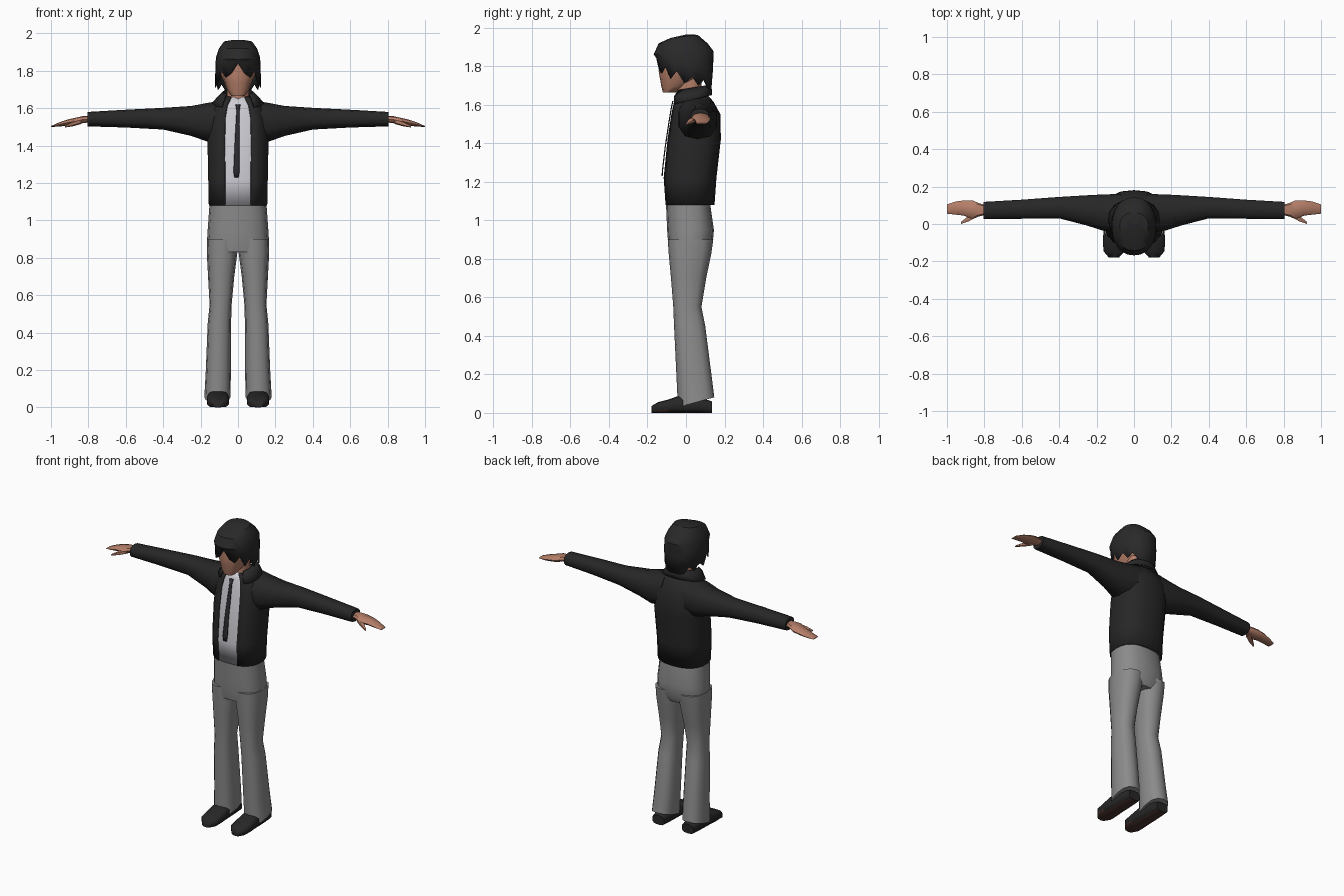
import bpy, bmesh, math

if "Cube" in bpy.data.objects:
    bpy.data.objects.remove(bpy.data.objects["Cube"])


def material(name, r, g, b):
    m = bpy.data.materials.new(name)
    m.use_nodes = True
    m.diffuse_color = (r, g, b, 1)
    m.node_tree.nodes["Principled BSDF"].inputs["Base Color"].default_value = (r, g, b, 1)
    return m


BLACK = material("black cloth", .02, .02, .02)
HAIR = material("black hair", .022, .022, .023)
GREY = material("grey trousers", .26, .26, .26)
WHITE = material("white shirt", .62, .61, .66)
TIE = material("dark tie", .025, .025, .03)
SKIN = material("skin", .46, .21, .14)
SOLE = material("brown sole", .06, .03, .025)


def power(v, e):
    return math.copysign(abs(v) ** e, v)


def section(axis, t, a0, a1, b0, b1, tilt=0, n=12, start=0, end=None, e=.8):
    """Rounded cross-section; the angle runs from the low b side towards high a."""
    closed = end is None
    end = 2 * math.pi if closed else end
    pts = []
    for i in range(n):
        th = start + (end - start) * i / (n if closed else n - 1)
        s, c = power(math.sin(th), e), power(math.cos(th), e)
        a = (a0 + a1) / 2 + (a1 - a0) / 2 * s
        b = (b0 + b1) / 2 - (b1 - b0) / 2 * c
        h = t - tilt * c
        pts.append({"z": (a, b, h), "x": (h, a, b), "y": (a, h, b)}[axis])
    return pts


def loft(name, rings, mats, closed=True, caps=True, mirror=False, thick=0, angle=50, rule=None):
    """Skin a list of rings into one object."""
    bm = bmesh.new()
    vs = [[bm.verts.new(p) for p in r] for r in rings]
    n = len(vs[0])
    for lo, hi in zip(vs, vs[1:]):
        for i in range(n if closed else n - 1):
            j = (i + 1) % n
            bm.faces.new((lo[i], lo[j], hi[j], hi[i]))
    if closed and caps:
        bm.faces.new(vs[0][::-1])
        bm.faces.new(vs[-1])
    bmesh.ops.recalc_face_normals(bm, faces=bm.faces)
    bm.normal_update()
    for f in bm.faces:
        f.smooth = True
        if rule:
            f.material_index = rule(f)
    me = bpy.data.meshes.new(name)
    bm.to_mesh(me)
    bm.free()
    me.set_sharp_from_angle(angle=math.radians(angle))
    for m in mats:
        me.materials.append(m)
    ob = bpy.data.objects.new(name, me)
    bpy.context.collection.objects.link(ob)
    if thick:
        mod = ob.modifiers.new("thickness", "SOLIDIFY")
        mod.thickness, mod.offset = thick, 0
    if mirror:
        ob.modifiers.new("mirror", "MIRROR").use_mirror_merge = False
    return ob


# Jacket body, open at the front: z, half width, front y, back y
TORSO = [(1.08, .155, -.11, .145), (1.22, .158, -.12, .155), (1.42, .162, -.1, .178),
         (1.55, .155, -.08, .176), (1.615, .13, -.065, .14), (1.66, .08, -.05, .1)]
gap = .36
loft("jacket_body", [section("z", z, -w, w, f, b, n=17, start=gap, end=2 * math.pi - gap)
                     for z, w, f, b in TORSO], [BLACK], closed=False, thick=.006)

# Shirt panel just behind the jacket opening
loft("shirt_front", [section("z", z, -w, w, f + .006, b, n=7, start=-.55, end=.55)
                     for z, w, f, b in TORSO], [WHITE], closed=False, thick=.004)

# Tie: half width, x shift, y, z
loft("tie", [[(x - w, y, z), (x + w, y, z)] for w, x, y, z in (
    (.013, 0, -.068, 1.62), (.008, 0, -.076, 1.585), (.011, -.002, -.09, 1.5),
    (.013, -.006, -.108, 1.38), (.016, -.008, -.122, 1.26), (.011, -.008, -.124, 1.23))],
     [TIE], closed=False, thick=.006)

# Standing collar that rises to the back and spreads over the shoulders
loft("collar", [section("z", z, -w, w, f, b, tilt=t, n=13, start=s, end=2 * math.pi - s, e=.9)
                for z, w, f, b, t, s in ((1.625, .135, -.08, .13, .025, .65),
                                         (1.66, .105, -.085, .13, .02, .75),
                                         (1.685, .078, -.07, .118, .016, .9))],
     [BLACK], closed=False, thick=.008)

# Sleeves: x, front y, back y, low z, high z
loft("sleeves", [section("x", *r, n=10) for r in (
    (.07, -.05, .165, 1.43, 1.645), (.165, -.04, .162, 1.422, 1.628),
    (.25, -.012, .157, 1.452, 1.612), (.4, .028, .147, 1.486, 1.602),
    (.6, .026, .132, 1.497, 1.592), (.805, .024, .12, 1.503, 1.58))],
     [BLACK], mirror=True)

# Hands with flattened fingers, plus thumbs
loft("hands", [section("x", *r, n=8) for r in (
    (.79, .05, .1, 1.525, 1.56), (.83, .04, .112, 1.52, 1.558), (.865, .025, .127, 1.512, 1.55),
    (.91, .045, .126, 1.507, 1.54), (.955, .05, .12, 1.502, 1.525), (1.0, .055, .105, 1.5, 1.505))],
     [SKIN], mirror=True)
loft("thumbs", [section("x", *r, n=6) for r in (
    (.84, .035, .075, 1.515, 1.545), (.885, .012, .045, 1.503, 1.53), (.925, 0, .012, 1.497, 1.507))],
     [SKIN], mirror=True)

# Trousers: hips and flared legs
loft("trouser_hips", [section("z", *r, n=16) for r in (
    (1.09, -.152, .152, -.104, .125), (.95, -.162, .162, -.098, .145),
    (.87, -.167, .167, -.092, .138), (.83, -.16, .16, -.085, .12))], [GREY])
loft("trouser_legs", [section("z", *r, n=12) for r in (
    (.9, .0, .166, -.095, .142), (.83, .003, .167, -.09, .132), (.7, .02, .16, -.078, .105),
    (.55, .034, .152, -.066, .08), (.45, .037, .162, -.062, .1), (.2, .038, .172, -.05, .132),
    (.055, .04, .18, -.042, .147, .026))], [GREY], mirror=True)

# Shoes: y, inner x, outer x, low z, high z
loft("shoes", [section("y", *r, n=10, e=.6) for r in (
    (-.18, .08, .135, 0, .035), (-.145, .048, .165, 0, .056), (-.09, .046, .168, 0, .07),
    (-.04, .05, .165, 0, .088), (.06, .055, .16, 0, .085), (.135, .065, .15, 0, .06))],
     [BLACK, SOLE], mirror=True, rule=lambda f: int(f.normal.z < -.7))

# Neck and head
loft("neck", [section("z", *r, n=10) for r in (
    (1.58, -.07, .07, -.055, .085), (1.65, -.062, .062, -.05, .08), (1.74, -.06, .06, -.05, .08))],
     [SKIN])
loft("head", [section("z", *r, n=12) for r in (
    (1.665, -.035, .035, -.12, -.05), (1.695, -.058, .058, -.128, .0), (1.735, -.072, .072, -.135, .07),
    (1.775, -.09, .09, -.142, .1), (1.86, -.09, .09, -.13, .1))], [SKIN])

# Hair cap with a ragged lower edge, given from fringe centre to nape
EDGE = [1.84, 1.785, 1.765, 1.8, 1.735, 1.775, 1.71, 1.745, 1.7, 1.73, 1.69, 1.675, 1.67]
hair = [section("z", *r, n=24, e=.9) for r in (
    (1.962, -.03, .03, 0, .04), (1.952, -.075, .075, -.08, .06, .008),
    (1.917, -.1, .1, -.14, .11), (1.87, -.115, .115, -.165, .14, .008),
    (1.82, -.118, .118, -.152, .138, -.025))]
hair.append([(x, y, EDGE[min(i, 24 - i)])
             for i, (x, y, z) in enumerate(section("z", 0, -.12, .12, -.143, .128, n=24, e=.9))])
crown = loft("hair", hair, [HAIR], caps=False, angle=35, thick=.006)

# Close the crown
bm = bmesh.new()
bm.from_mesh(crown.data)
bm.faces.new([v for v in bm.verts if v.index < 24])
bmesh.ops.recalc_face_normals(bm, faces=bm.faces)
bm.to_mesh(crown.data)
bm.free()
